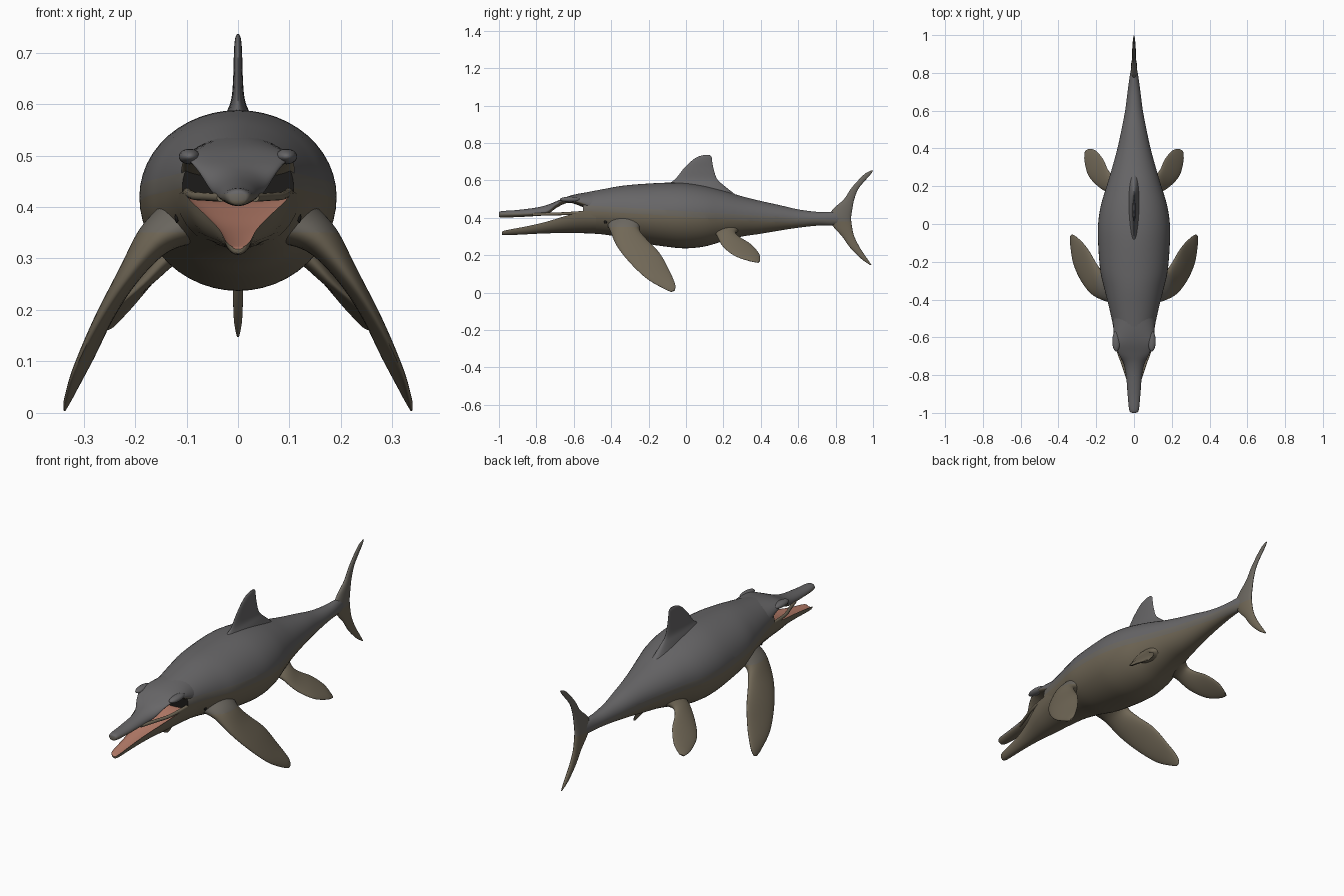
import bpy
import bmesh
import math
from mathutils import Vector

cube = bpy.data.objects.get("Cube")
if cube:
    bpy.data.objects.remove(cube, do_unlink=True)


def material(name, colour):
    mat = bpy.data.materials.new(name)
    mat.use_nodes = True
    mat.diffuse_color = (*colour, 1)
    shader = mat.node_tree.nodes["Principled BSDF"]
    shader.inputs["Base Color"].default_value = (*colour, 1)
    shader.inputs["Roughness"].default_value = 0.7
    return mat


MATERIALS = [
    material("belly brown", (0.165, 0.138, 0.095)),
    material("flank grey brown", (0.15, 0.138, 0.118)),
    material("back grey", (0.135, 0.132, 0.136)),
    material("mouth pink", (0.46, 0.20, 0.14)),
    material("socket black", (0.012, 0.011, 0.010)),
]
BROWN, BLEND, GREY, PINK, BLACK = range(5)


def spline(rows, steps):
    """Smooth a list of number rows with a Catmull-Rom curve."""
    result = []
    for i in range(len(rows) - 1):
        a, b = rows[max(i - 1, 0)], rows[i]
        c, d = rows[i + 1], rows[min(i + 2, len(rows) - 1)]
        for k in range(steps):
            t = k / steps
            result.append([
                q + 0.5 * t * (r - p + t * (2 * p - 5 * q + 4 * r - s + t * (3 * (q - r) + s - p)))
                for p, q, r, s in zip(a, b, c, d)])
    result.append(list(rows[-1]))
    return result


def finish(name, bm, mirrored):
    mesh = bpy.data.meshes.new(name)
    bm.to_mesh(mesh)
    bm.free()
    for mat in MATERIALS:
        mesh.materials.append(mat)
    obj = bpy.data.objects.new(name, mesh)
    bpy.context.collection.objects.link(obj)
    bpy.ops.object.select_all(action="DESELECT")
    obj.select_set(True)
    bpy.context.view_layer.objects.active = obj
    bpy.ops.object.shade_smooth_by_angle(angle=math.radians(55))
    if mirrored:
        obj.modifiers.new("Mirror", "MIRROR")
    return obj


def loft(name, sections, colours, levels=(), slope=0, rule=None, mirrored=False, sides=32):
    """Skin sections of centre, side axis, upper axis and lower axis."""
    bm = bmesh.new()
    rings = []
    for row in spline([[n for v in s for n in v] for s in sections], 5):
        centre, side, up, down = (Vector(row[i:i + 3]) for i in range(0, 12, 3))
        ring = []
        for k in range(sides):
            angle = math.tau * k / sides
            height = math.sin(angle)
            axis = up if height > 0 else down
            ring.append(bm.verts.new(centre + side * math.cos(angle) + axis * height))
        rings.append(ring)
    for lower, upper in zip(rings, rings[1:]):
        for k in range(sides):
            n = (k + 1) % sides
            bm.faces.new((lower[k], lower[n], upper[n], upper[k]))
    bm.faces.new(rings[0])
    bm.faces.new(rings[-1])
    bmesh.ops.recalc_face_normals(bm, faces=bm.faces)
    # Clean colour borders
    for level in levels:
        bmesh.ops.bisect_plane(bm, geom=bm.verts[:] + bm.edges[:] + bm.faces[:],
                               plane_co=(0, 0, level), plane_no=(0, slope, 1))
    bm.normal_update()
    for face in bm.faces:
        mid = face.calc_center_median()
        height = mid.z + slope * mid.y
        face.material_index = colours[sum(height > level for level in levels)]
        special = rule(mid, face.normal) if rule else None
        if special is not None:
            face.material_index = special
    return finish(name, bm, mirrored)


def trunk(rows):
    """Sections across y from rows of y, half width, top, middle, bottom."""
    return [((0, y, mid), (w, 0, 0), (0, 0, top - mid), (0, 0, mid - bottom))
            for y, w, top, mid, bottom in rows]


def blade(rows, normal):
    """Fin sections from rows of leading point, trailing point, half thickness."""
    result = []
    for lead, trail, thick in rows:
        lead, trail = Vector(lead), Vector(trail)
        axis = Vector(normal).normalized() * thick
        result.append(((lead + trail) / 2, (trail - lead) / 2, axis, axis))
    return result


def upright(rows):
    """Central fin from rows of z, front y, back y, half thickness."""
    return blade([((0, a, z), (0, b, z), t) for z, a, b, t in rows], (1, 0, 0))


def ellipsoid(name, centre, size, colour):
    bm = bmesh.new()
    bmesh.ops.create_uvsphere(bm, u_segments=24, v_segments=14, radius=1)
    bmesh.ops.scale(bm, vec=size, verts=bm.verts)
    bmesh.ops.translate(bm, vec=centre, verts=bm.verts)
    for face in bm.faces:
        face.material_index = colour
    return finish(name, bm, True)


# Body, with a dark hollow behind the eye sockets
loft("body", trunk([
    (-0.55, 0.108, 0.533, 0.44, 0.318),
    (-0.45, 0.130, 0.552, 0.44, 0.312),
    (-0.35, 0.155, 0.570, 0.43, 0.295),
    (-0.25, 0.178, 0.580, 0.425, 0.268),
    (-0.1, 0.190, 0.588, 0.42, 0.245),
    (0, 0.190, 0.585, 0.42, 0.237),
    (0.1, 0.175, 0.570, 0.42, 0.247),
    (0.2, 0.145, 0.545, 0.42, 0.275),
    (0.3, 0.115, 0.515, 0.415, 0.3),
    (0.4, 0.088, 0.490, 0.41, 0.315),
    (0.5, 0.066, 0.468, 0.405, 0.332),
    (0.6, 0.047, 0.445, 0.395, 0.347),
    (0.7, 0.034, 0.432, 0.395, 0.358),
    (0.78, 0.023, 0.432, 0.395, 0.36),
    (0.86, 0.008, 0.425, 0.395, 0.37),
]), (BROWN, BLEND, GREY), (0.405, 0.435), 0.06,
    rule=lambda p, n: BLACK if n.y < -0.9 and p.y < -0.54 else None, sides=48)

# Snout and skull roof
loft("upper_jaw", trunk([
    (-1, 0.010, 0.428, 0.418, 0.408),
    (-0.985, 0.025, 0.436, 0.42, 0.402),
    (-0.9, 0.034, 0.442, 0.42, 0.404),
    (-0.8, 0.042, 0.455, 0.425, 0.41),
    (-0.74, 0.055, 0.470, 0.437, 0.42),
    (-0.69, 0.080, 0.490, 0.475, 0.455),
    (-0.63, 0.102, 0.515, 0.495, 0.48),
    (-0.57, 0.108, 0.530, 0.485, 0.465),
    (-0.5, 0.112, 0.540, 0.46, 0.43),
]), (BROWN, BLEND, GREY), (0.413, 0.425),
    rule=lambda p, n: BROWN if n.z < -0.4 else None)

# Lower jaw, hollowed along the top
loft("lower_jaw", trunk([
    (-0.985, 0.010, 0.318, 0.322, 0.31),
    (-0.965, 0.023, 0.325, 0.333, 0.307),
    (-0.85, 0.035, 0.343, 0.355, 0.312),
    (-0.75, 0.056, 0.362, 0.378, 0.317),
    (-0.65, 0.088, 0.390, 0.408, 0.318),
    (-0.57, 0.106, 0.410, 0.427, 0.318),
    (-0.48, 0.120, 0.410, 0.425, 0.316),
]), (BROWN,), rule=lambda p, n: PINK if n.z > 0.05 else None)

# Cheek bars under the sockets
loft("cheek_bar", [
    (centre, (0.008, 0, 0), (0, 0, 0.008), (0, 0, 0.008))
    for centre in ((0.033, -0.82, 0.418), (0.06, -0.74, 0.42),
                   (0.086, -0.66, 0.422), (0.101, -0.53, 0.43))
], (BROWN,), mirrored=True, sides=12)

# Brows and ear openings
ellipsoid("brow", (0.094, -0.62, 0.498), (0.021, 0.055, 0.015), GREY)
ellipsoid("ear_opening", (0.119, -0.43, 0.38), (0.004, 0.008, 0.011), BLACK)

# Dorsal fin
loft("dorsal_fin", upright([
    (0.52, -0.16, 0.27, 0.045),
    (0.575, -0.1, 0.2, 0.026),
    (0.61, -0.055, 0.165, 0.013),
    (0.66, -0.015, 0.148, 0.009),
    (0.7, 0.025, 0.14, 0.008),
    (0.725, 0.06, 0.137, 0.006),
    (0.736, 0.095, 0.125, 0.002),
]), (GREY,))

# Crescent tail fin
loft("tail_fin", upright([
    (0.652, 0.988, 1, 0.002),
    (0.63, 0.95, 0.985, 0.006),
    (0.56, 0.885, 0.925, 0.008),
    (0.5, 0.845, 0.9, 0.01),
    (0.45, 0.79, 0.89, 0.014),
    (0.4, 0.76, 0.883, 0.017),
    (0.35, 0.79, 0.888, 0.014),
    (0.3, 0.835, 0.9, 0.011),
    (0.24, 0.878, 0.93, 0.01),
    (0.18, 0.938, 0.97, 0.008),
    (0.147, 0.985, 0.993, 0.002),
]), (BROWN, BLEND), (0.38,))

# Front flippers
loft("front_flipper", blade([
    ((0.10, -0.42, 0.36), (0.10, -0.22, 0.38), 0.06),
    ((0.16, -0.405, 0.33), (0.165, -0.25, 0.34), 0.036),
    ((0.225, -0.37, 0.25), (0.20, -0.21, 0.285), 0.022),
    ((0.28, -0.30, 0.16), (0.24, -0.14, 0.21), 0.016),
    ((0.32, -0.21, 0.075), (0.28, -0.09, 0.12), 0.012),
    ((0.335, -0.12, 0.022), (0.32, -0.058, 0.045), 0.008),
    ((0.338, -0.08, 0.004), (0.335, -0.06, 0.012), 0.003),
], (0.83, 0, 0.56)), (BROWN, BLEND), (0.35,), mirrored=True)

# Rear flippers
loft("rear_flipper", blade([
    ((0.07, 0.15, 0.33), (0.07, 0.29, 0.34), 0.04),
    ((0.13, 0.165, 0.305), (0.115, 0.265, 0.32), 0.022),
    ((0.185, 0.195, 0.25), (0.14, 0.29, 0.295), 0.014),
    ((0.24, 0.255, 0.20), (0.165, 0.345, 0.26), 0.011),
    ((0.262, 0.335, 0.17), (0.205, 0.39, 0.21), 0.008),
    ((0.26, 0.385, 0.16), (0.24, 0.397, 0.17), 0.003),
], (0.66, 0, 0.75)), (BROWN,), mirrored=True)
